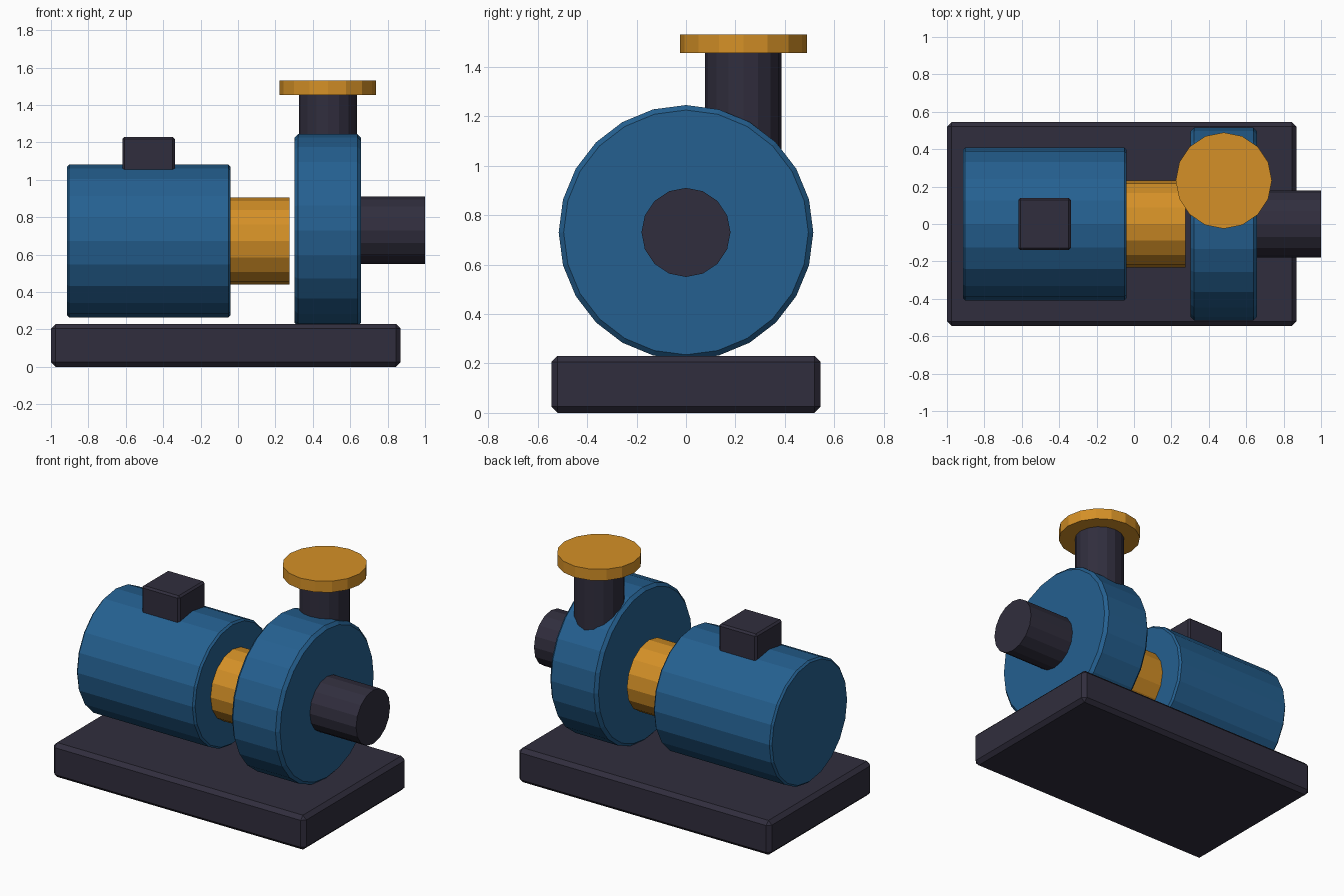
import bpy
import bmesh
import math
from mathutils import Matrix, Vector

if "Cube" in bpy.data.objects:
    bpy.data.objects.remove(bpy.data.objects["Cube"], do_unlink=True)


def material(name, rgb):
    mat = bpy.data.materials.new(name)
    mat.use_nodes = True
    colour = (*rgb, 1.0)
    mat.diffuse_color = colour
    mat.node_tree.nodes["Principled BSDF"].inputs["Base Color"].default_value = colour
    return mat


blue = material("blue paint", (0.018, 0.117, 0.28))
orange = material("orange paint", (0.66, 0.28, 0.02))
charcoal = material("charcoal", (0.03, 0.027, 0.047))


def finish(name, bm, mat, bevel):
    """Turn the bmesh into an object, with a narrow chamfer on its sharp edges."""
    mesh = bpy.data.meshes.new(name)
    bm.to_mesh(mesh)
    bm.free()
    mesh.materials.append(mat)
    obj = bpy.data.objects.new(name, mesh)
    bpy.context.collection.objects.link(obj)
    if bevel:
        mod = obj.modifiers.new("chamfer", "BEVEL")
        mod.width = bevel
        mod.segments = 1
        mod.limit_method = "ANGLE"
        mod.angle_limit = math.radians(40)
    return obj


def box(name, low, high, mat, bevel=0):
    low, high = Vector(low), Vector(high)
    bm = bmesh.new()
    place = Matrix.Translation((low + high) / 2) @ Matrix.Diagonal((*(high - low), 1))
    bmesh.ops.create_cube(bm, size=1, matrix=place)
    return finish(name, bm, mat, bevel)


def cylinder(name, start, end, radius, sides, mat, bevel=0):
    """Flat-sided cylinder between two points along x or z."""
    start, end = Vector(start), Vector(end)
    axis = end - start
    turn = Matrix.Rotation(math.pi / 2, 4, "Y") if axis.x else Matrix.Identity(4)
    bm = bmesh.new()
    bmesh.ops.create_cone(bm, cap_ends=True, segments=sides, radius1=radius,
                          radius2=radius, depth=axis.length,
                          matrix=Matrix.Translation((start + end) / 2) @ turn)
    return finish(name, bm, mat, bevel)


motor_z, pump_z = 0.673, 0.73
outlet_x, outlet_y = 0.48, 0.232

# Base slab
box("base_plate", (-1, -0.545, 0), (0.87, 0.545, 0.23), charcoal, 0.025)

# Motor with its terminal box and coupling
cylinder("motor_body", (-0.915, 0, motor_z), (-0.04, 0, motor_z), 0.409, 20, blue, 0.012)
box("terminal_box", (-0.618, -0.14, 1.02), (-0.338, 0.14, 1.23), charcoal, 0.012)
cylinder("coupling", (-0.06, 0, motor_z), (0.275, 0, motor_z), 0.233, 16, orange)

# Pump casing with its inlet and outlet
cylinder("pump_casing", (0.302, 0, pump_z), (0.658, 0, pump_z), 0.515, 24, blue, 0.02)
cylinder("inlet_pipe", (0.62, 0, pump_z), (1, 0, pump_z), 0.18, 16, charcoal)
cylinder("outlet_pipe", (outlet_x, outlet_y, 1.0), (outlet_x, outlet_y, 1.47), 0.155, 16, charcoal)
cylinder("outlet_flange", (outlet_x, outlet_y, 1.455), (outlet_x, outlet_y, 1.53), 0.257, 16, orange)
